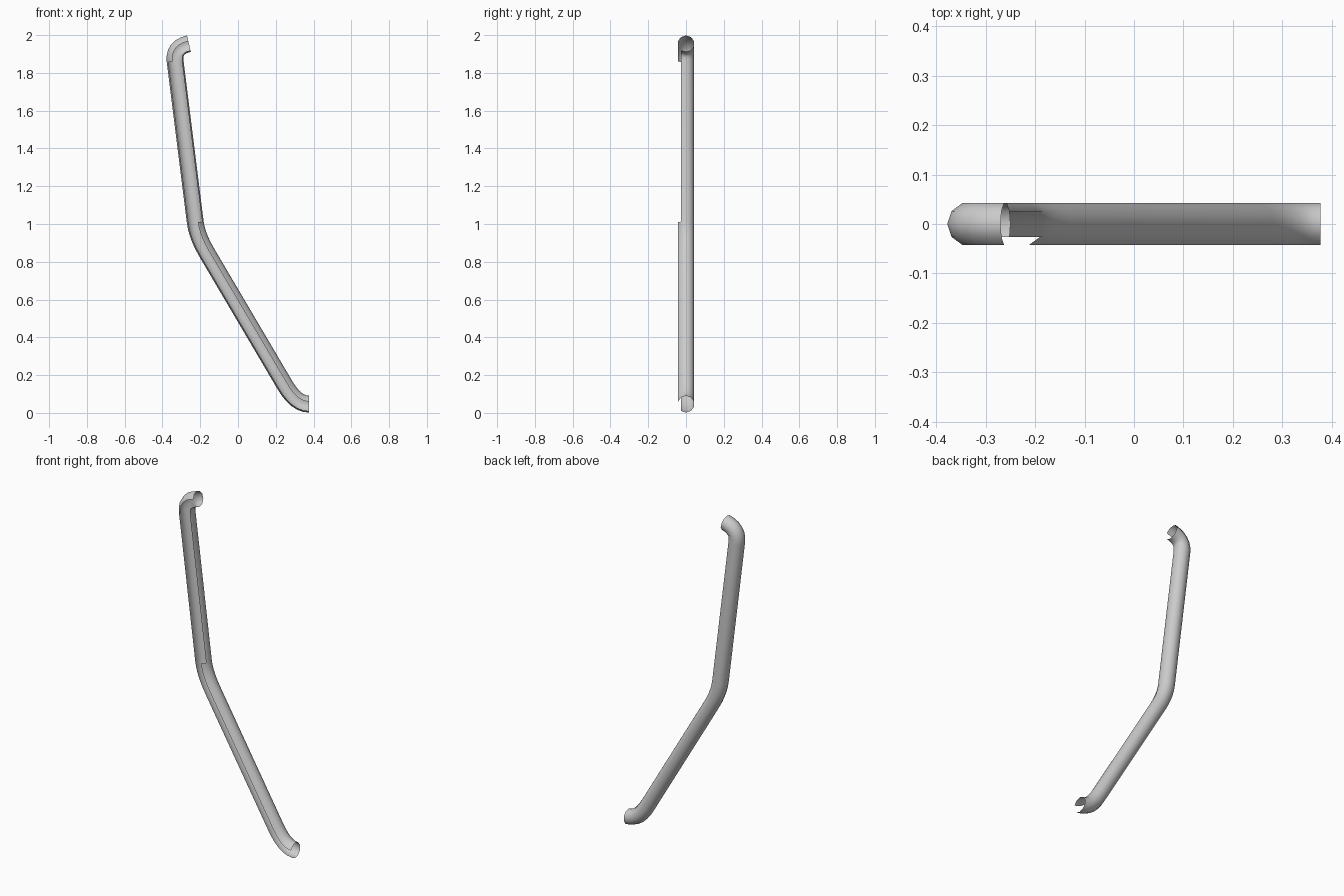
import bpy, bmesh
from math import sin, cos, radians
from mathutils import Vector

if "Cube" in bpy.data.objects:
    bpy.data.objects.remove(bpy.data.objects["Cube"])

R, SIDES = 0.0445, 10


def bend(a, c, b, n):
    """Points and tangents of a quadratic curve in the x-z plane."""
    a, c, b = Vector(a), Vector(c), Vector(b)
    out = []
    for i in range(n + 1):
        t = i / n
        p = a * (1 - t) ** 2 + c * 2 * t * (1 - t) + b * t * t
        d = ((c - a) * (1 - t) + (b - c) * t).normalized()
        out.append((p, d))
    return out


# centre line: top hook, middle bend, bottom foot (straight runs join them)
hook = bend((-0.26, 1.955), (-0.342, 1.936), (-0.333, 1.862), 6)
elbow = bend((-0.226, 1.008), (-0.2176, 0.937), (-0.165, 0.848), 5)
foot = bend((0.246, 0.151), (0.306, 0.046), (0.377, 0.046), 6)
path = hook + elbow + foot
hook_end = len(hook) - 1
elbow_start = len(hook)

# ten-sided open channel swept along the centre line
bm = bmesh.new()
rings = []
for p, d in path:
    n = Vector((-d.y, d.x))
    ring = []
    for k in range(SIDES):
        a = radians(360 / SIDES * k)
        ring.append(bm.verts.new((p.x + n.x * R * cos(a), -R * sin(a),
                                  p.y + n.y * R * cos(a))))
    rings.append(ring)

for i in range(len(rings) - 1):
    # front is open; one lip on the hook's outer side, one on the lower inner side
    gap = {1, 2, 3}
    if i < hook_end:
        gap.discard(3)
    if i >= elbow_start:
        gap.discard(1)
    for k in range(SIDES):
        if k not in gap:
            j = (k + 1) % SIDES
            bm.faces.new((rings[i][k], rings[i][j], rings[i + 1][j], rings[i + 1][k]))

bmesh.ops.delete(bm, geom=[v for v in bm.verts if not v.link_faces], context='VERTS')
bmesh.ops.recalc_face_normals(bm, faces=bm.faces)
# normals face outwards: the rearmost face must point to +y
rear = max(bm.faces, key=lambda f: f.calc_center_median().y)
if rear.normal.y < 0:
    bmesh.ops.reverse_faces(bm, faces=bm.faces)
for f in bm.faces:
    f.smooth = True

mesh = bpy.data.meshes.new("bent_channel")
bm.to_mesh(mesh)
bm.free()
bpy.context.collection.objects.link(bpy.data.objects.new("bent_channel", mesh))
